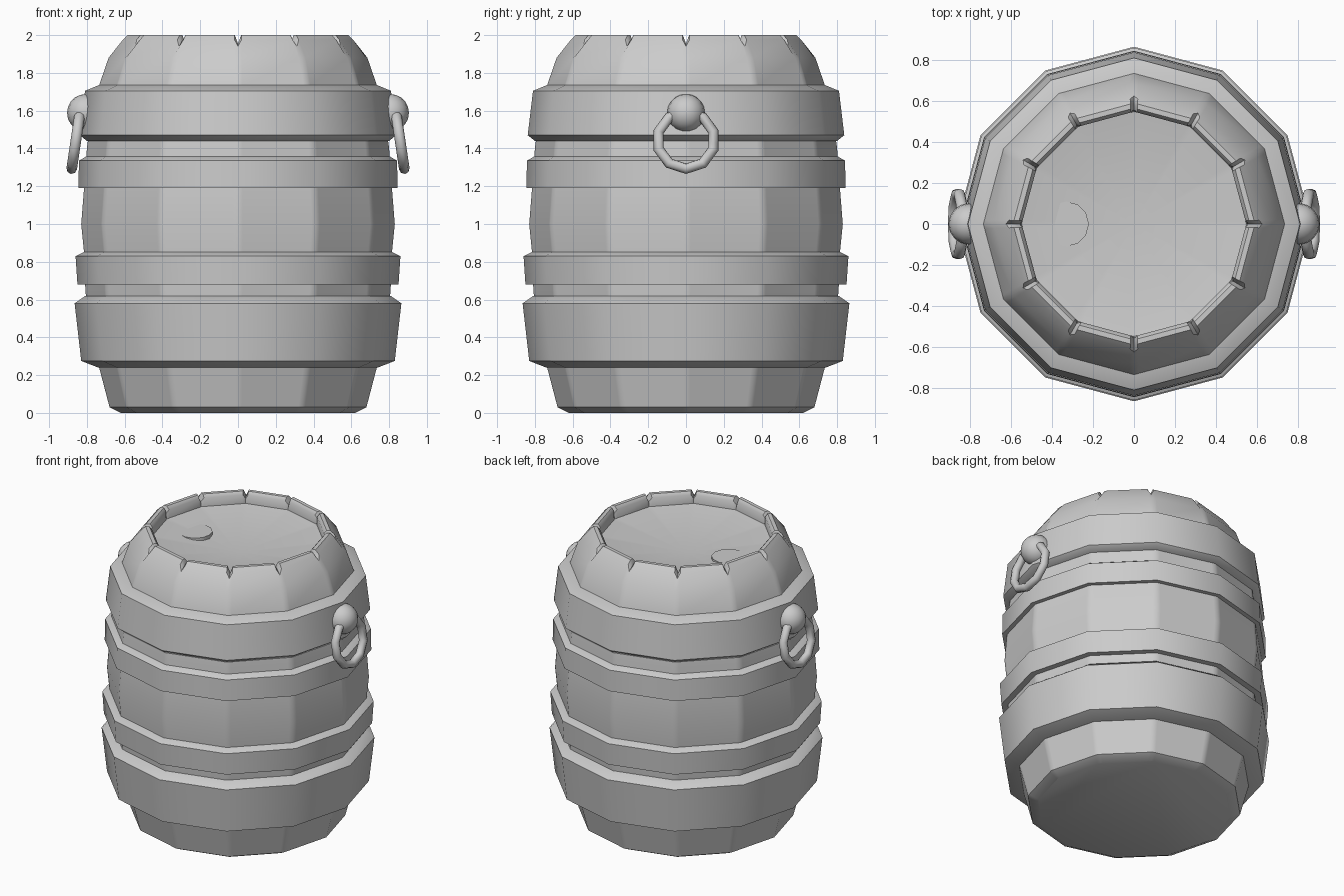
import bpy, bmesh, math
from mathutils import Vector

if "Cube" in bpy.data.objects:
    bpy.data.objects.remove(bpy.data.objects["Cube"])

SIDES = 12


def smooth(obj, angle=40):
    bpy.ops.object.select_all(action='DESELECT')
    obj.select_set(True)
    bpy.context.view_layer.objects.active = obj
    bpy.ops.object.shade_smooth_by_angle(angle=math.radians(angle))


def corner(i):
    a = 2 * math.pi * i / SIDES
    return Vector((math.cos(a), math.sin(a), 0))


def lathe(name, columns, closed):
    """columns: rings of points, one profile per direction around the barrel."""
    bm = bmesh.new()
    grid = [[bm.verts.new(p) for p in col] for col in columns]
    n, m = len(grid), len(grid[0])
    for i in range(n):
        a, b = grid[i], grid[(i + 1) % n]
        for j in range(m if closed else m - 1):
            k = (j + 1) % m
            bm.faces.new((a[j], b[j], b[k], a[k]))
    if not closed:
        bm.faces.new([c[0] for c in reversed(grid)])
        # dished lid
        mid = bm.verts.new((0, 0, 1.835))
        for i in range(n):
            bm.faces.new((grid[i][-1], grid[(i + 1) % n][-1], mid))
    bmesh.ops.recalc_face_normals(bm, faces=bm.faces)
    mesh = bpy.data.meshes.new(name)
    bm.to_mesh(mesh)
    bm.free()
    obj = bpy.data.objects.new(name, mesh)
    bpy.context.collection.objects.link(obj)
    smooth(obj)
    return obj


# barrel body with a notch between the staves at every rim corner
body = [(.62, 0), (.68, .03), (.735, .24), (.79, .45), (.808, .65), (.815, .85),
        (.83, 1.0), (.815, 1.19), (.80, 1.40), (.78, 1.55), (.735, 1.735), (.685, 1.88)]
rim = [(.615, 1.975), (.59, 2.0), (.565, 2.0), (.548, 1.98), (.548, 1.92)]
notch = [(.625, 1.94), (.60, 1.955), (.575, 1.955), (.558, 1.95), (.548, 1.92)]
columns = []
for i in range(SIDES):
    for t, top in ((-.06, rim), (0, notch), (.06, rim)):
        d = corner(i).lerp(corner(i + (1 if t > 0 else -1)), abs(t))
        columns.append([d * r + Vector((0, 0, z)) for r, z in body + top])
lathe("barrel_body", columns, False)

# hoops
hoops = {
    "bottom_hoop": [(.72, .24), (.74, .24), (.83, .275), (.865, .58), (.808, .62), (.76, .62)],
    "lower_hoop": [(.78, .68), (.85, .68), (.86, .83), (.81, .855), (.78, .855)],
    "upper_hoop": [(.78, 1.19), (.845, 1.19), (.842, 1.335), (.80, 1.36), (.77, 1.36)],
    "top_hoop": [(.76, 1.44), (.80, 1.44), (.838, 1.47), (.81, 1.705), (.737, 1.735), (.71, 1.735)],
}
for name, prof in hoops.items():
    lathe(name, [[corner(i) * r + Vector((0, 0, z)) for r, z in prof]
                 for i in range(SIDES)], True)

# handle knobs and rings on both sides
for s, side in ((-1, "left"), (1, "right")):
    bpy.ops.mesh.primitive_uv_sphere_add(segments=16, ring_count=10, radius=.1,
                                         location=(s * .805, 0, 1.588))
    knob = bpy.context.object
    knob.name = side + "_handle_knob"
    smooth(knob)
    bpy.ops.mesh.primitive_torus_add(major_segments=10, minor_segments=8,
                                     major_radius=.152, minor_radius=.028,
                                     location=(s * .858, 0, 1.443),
                                     rotation=(0, math.radians(90 - s * 8.5), 0))
    ring = bpy.context.object
    ring.name = side + "_handle_ring"
    smooth(ring, 50)

# bung in the lid
bpy.ops.mesh.primitive_cylinder_add(vertices=12, radius=.11, depth=.08,
                                    location=(-.33, 0, 1.855))
bung = bpy.context.object
bung.name = "lid_bung"
smooth(bung)
